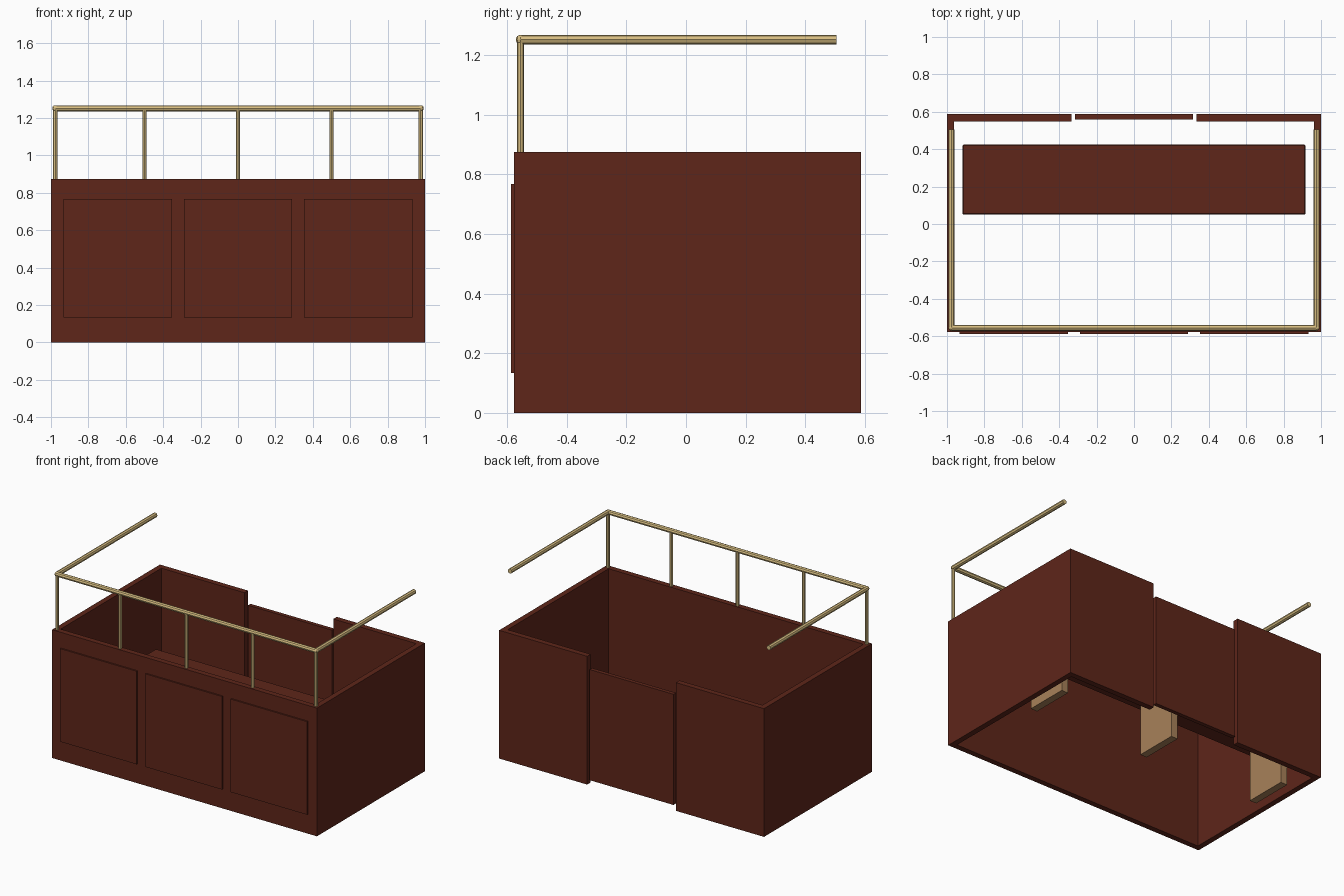
import bpy
from mathutils import Vector

cube = bpy.data.objects.get("Cube")
if cube:
    bpy.data.objects.remove(cube, do_unlink=True)


def material(name, rgb):
    m = bpy.data.materials.new(name)
    m.use_nodes = True
    m.diffuse_color = (*rgb, 1)
    m.node_tree.nodes["Principled BSDF"].inputs["Base Color"].default_value = (*rgb, 1)
    return m


red_wood = material("dark red wood", (0.112, 0.019, 0.01))
brass = material("brass", (0.68, 0.51, 0.22))
pale_wood = material("pale wood", (0.39, 0.22, 0.1))


def box(name, x, y, z, mat, bevel=0):
    """Box spanning the given (low, high) ranges."""
    bpy.ops.mesh.primitive_cube_add(size=1, location=[sum(r) / 2 for r in (x, y, z)])
    ob = bpy.context.object
    ob.name = name
    size = [r[1] - r[0] for r in (x, y, z)]
    for v in ob.data.vertices:
        v.co = [c * s for c, s in zip(v.co, size)]
    ob.data.materials.append(mat)
    if bevel:
        mod = ob.modifiers.new("Bevel", 'BEVEL')
        mod.width = bevel
        mod.segments = 1
    return ob


def tube(name, start, end, radius):
    """Faceted rod between two points."""
    a, b = Vector(start), Vector(end)
    d = b - a
    bpy.ops.mesh.primitive_cylinder_add(
        vertices=8, radius=radius, depth=d.length, location=(a + b) / 2,
        rotation=d.to_track_quat('Z', 'Y').to_euler())
    ob = bpy.context.object
    ob.name = name
    ob.data.materials.append(brass)


FRONT, BACK, TOP, THICK = -0.577, 0.587, 0.875, 0.038
RAIL_X, RAIL_Y, RAIL_Z = 0.977, -0.555, 1.252

# Front wall with three raised panels
box("front_wall", (-1, 1), (FRONT, FRONT + THICK), (0, TOP), red_wood)
for name, cx in (("right", -0.643), ("middle", 0), ("left", 0.643)):
    box(f"front_panel_{name}", (cx - 0.289, cx + 0.289), (-0.587, FRONT + 0.005),
        (0.133, 0.768), red_wood)

# Side walls, back walls, side rails and corner joints
for name, s in (("right", -1), ("left", 1)):
    box(f"side_wall_{name}", sorted((s, s * (1 - THICK))), (FRONT, BACK), (0, TOP), red_wood)
    box(f"back_wall_{name}", sorted((s * 0.335, s)), (BACK - THICK, BACK), (0, TOP), red_wood)
    tube(f"side_rail_{name}", (s * RAIL_X, RAIL_Y, RAIL_Z), (s * RAIL_X, 0.504, RAIL_Z), 0.016)
    bpy.ops.mesh.primitive_uv_sphere_add(segments=8, ring_count=6, radius=0.016,
                                         location=(s * RAIL_X, RAIL_Y, RAIL_Z))
    joint = bpy.context.object
    joint.name = f"rail_joint_{name}"
    joint.data.materials.append(brass)

# Low door in the back opening
box("back_door", (-0.316, 0.316), (BACK - 0.027, BACK), (0.035, 0.79), red_wood)

# Bench shelf on three supports
box("bench_seat", (-0.917, 0.917), (0.05, 0.424), (0.345, 0.385), red_wood, 0.005)
for i, x in enumerate((-0.875, 0, 0.875)):
    box(f"bench_support_{i + 1}", (x - 0.025, x + 0.025), (0.09, 0.385), (0, 0.347), pale_wood)

# Front rail and its posts
tube("front_rail", (-RAIL_X, RAIL_Y, RAIL_Z), (RAIL_X, RAIL_Y, RAIL_Z), 0.016)
for i, x in enumerate((-RAIL_X, -0.5, 0, 0.5, RAIL_X)):
    tube(f"rail_post_{i + 1}", (x, RAIL_Y, TOP - 0.005), (x, RAIL_Y, RAIL_Z), 0.0115)
